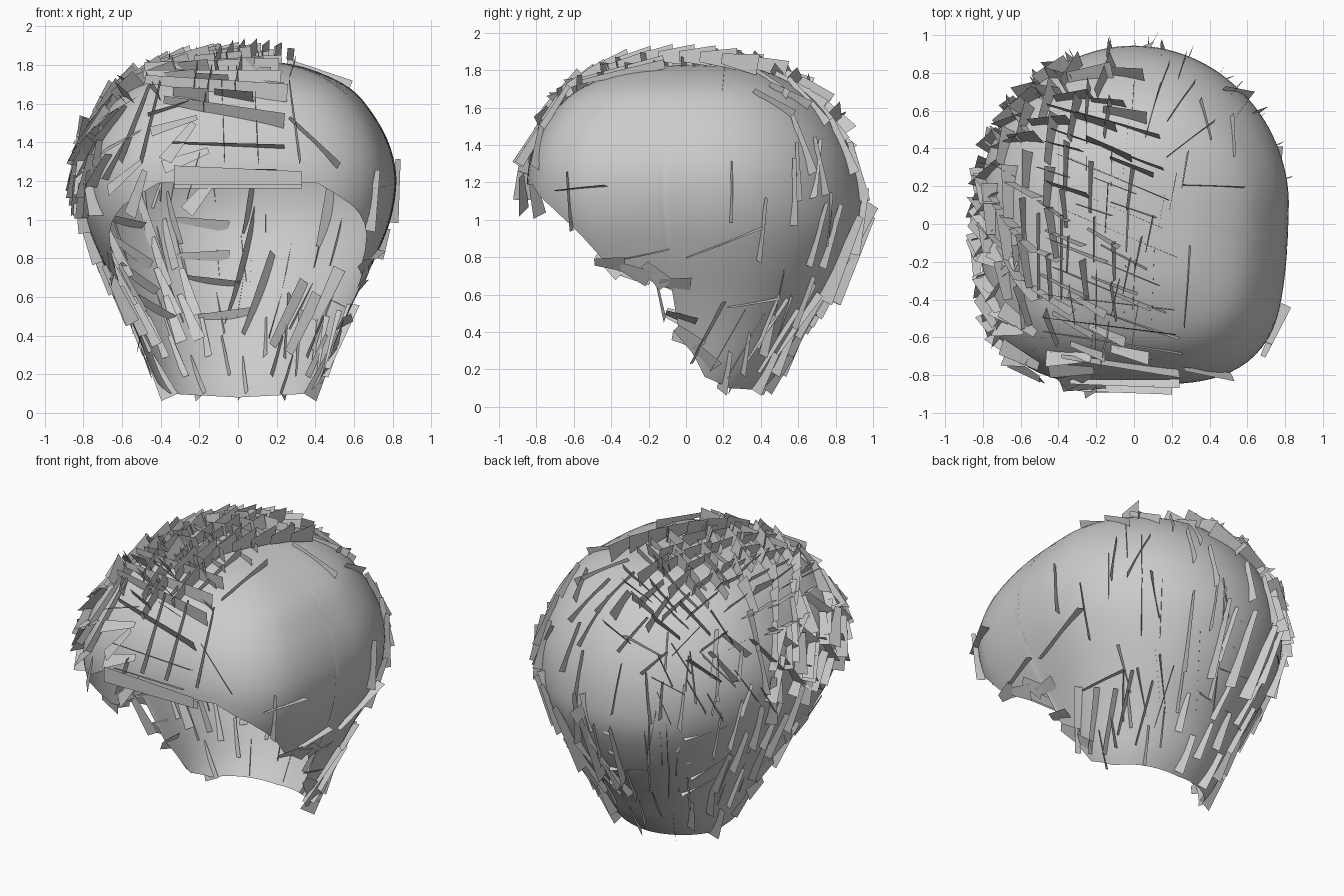
import bpy, bmesh, math, random
from mathutils import Vector, Matrix

random.seed(4)
cube = bpy.data.objects.get("Cube")
if cube:
    bpy.data.objects.remove(cube)

mat = bpy.data.materials.new("hair_grey")
mat.use_nodes = True
GREY = (0.6, 0.6, 0.6, 1)
mat.diffuse_color = GREY
mat.node_tree.nodes["Principled BSDF"].inputs["Base Color"].default_value = GREY

YC = 0.1
# Head sections: height, half width, front depth, back depth
ROWS = [(1.83, .01, .01, .01), (1.82, .17, .25, .2), (1.78, .37, .48, .36),
        (1.68, .58, .7, .55), (1.53, .71, .84, .69), (1.37, .79, .92, .78),
        (1.2, .82, .95, .83), (1, .79, .93, .84), (.8, .71, .84, .77),
        (.6, .61, .7, .66), (.4, .52, .5, .52), (.2, .44, .4, .4), (.08, .37, .3, .3)]
# Hairline: azimuth (front is -90, side 0, back 90), height
HEM = [(-90, 1.19), (-66, 1.19), (-53, 1.06), (-46, .95), (-38, .73), (-16, .68),
       (-15, .4), (0, .16), (20, .1), (90, .08)]
LAST = len(ROWS) - 1


def section(u):
    """Smooth interpolation of the head sections."""
    i = min(int(u), LAST - 1)
    t = u - i
    p = [ROWS[max(0, min(LAST, i + k))] for k in (-1, 0, 1, 2)]
    return [b + .5 * t * (c - a + t * (2*a - 5*b + 4*c - d + t * (3*(b - c) + d - a)))
            for a, b, c, d in zip(*p)]


def surf(a, u):
    """Point on the head: rounded back, squarer front."""
    z, w, front, back = section(u)
    c, s = math.cos(math.radians(a)), math.sin(math.radians(a))
    n = 2 + 1.3 * min(1, max(0, -s * 1.5))
    d = front if s < 0 else back
    r = ((abs(c) / w) ** n + (abs(s) / d) ** n) ** (-1 / n)
    return Vector((r * c, YC + r * s, z))


def solve(test, hi):
    lo = 0
    for _ in range(30):
        mid = (lo + hi) / 2
        lo, hi = (mid, hi) if test(mid) else (lo, mid)
    return lo


def u_at(z):
    return solve(lambda u: section(u)[0] > z, LAST)


def hem(a):
    for (a0, z0), (a1, z1) in zip(HEM, HEM[1:]):
        if a <= a1:
            return z0 + (z1 - z0) * (a - a0) / (a1 - a0)


def finish(bm, name):
    mesh = bpy.data.meshes.new(name)
    bm.to_mesh(mesh)
    bm.free()
    mesh.materials.append(mat)
    obj = bpy.data.objects.new(name, mesh)
    bpy.context.collection.objects.link(obj)


# Smooth open shell
half = sorted(set(range(-90, 91, 3)) | {-16})
columns = [(a, a) for a in half] + [(180 - a, a) for a in half[-2:0:-1]]
STEPS = 36
bm = bmesh.new()
grid = []
for a, folded in columns:
    end = u_at(hem(folded))
    grid.append([bm.verts.new(surf(a, end * k / STEPS)) for k in range(STEPS + 1)])
for c0, c1 in zip(grid, grid[1:] + grid[:1]):
    for k in range(STEPS):
        bm.faces.new((c0[k], c0[k + 1], c1[k + 1], c1[k]))
bm.faces.new([c[0] for c in grid])
bmesh.ops.recalc_face_normals(bm, faces=bm.faces)
for f in bm.faces:
    f.smooth = True
finish(bm, "hair_shell")


def card(bm, a, u, way, length, width, tilt=80, lift=.01):
    """Tapered flat lock lying along a direction; tilt 90 stands on edge."""
    u = max(.1, min(LAST - .1, u))
    p = surf(a, u)
    n = (surf(a + 1, u) - surf(a - 1, u)).cross(surf(a, u - .05) - surf(a, u + .05)).normalized()
    way = Vector(way)
    way = (way - n * way.dot(n)).normalized()
    side = Matrix.Rotation(math.radians(tilt), 3, way) @ n.cross(way)
    p = p + n * lift
    e = way * length / 2
    corners = [p - e - side * width * .25, p - e + side * width * .25,
               p + e + side * width * .55, p + e - side * width * .5]
    bm.faces.new([bm.verts.new(v) for v in corners])


def plan_card(bm, x, y, *rest):
    """Lock seated on the upper head at a plan position."""
    a = math.degrees(math.atan2(y - YC, x))
    r = math.hypot(x, y - YC)
    u = solve(lambda t: (surf(a, t).xy - Vector((0, YC))).length < r, 6)
    card(bm, a, u, *rest)


def j(v):
    return random.uniform(-v, v)


# Dense crossed locks over the crown and one side
bm = bmesh.new()
for i in range(8):
    for k in range(13):
        x, y = -.76 + i * .105 + j(.03), -.66 + k * .12 + j(.03)
        if (x / .79) ** 2 + ((y - YC) / .85) ** 2 < 1:
            way = (1, -.45 + j(.15), 0) if (i + k) % 2 else (j(.15), 1, 0)
            plan_card(bm, x, y, way, .24 + j(.05), .12, 88 + j(14), .02)
# Lower rows of the same side, wrapping toward the back
for i in range(9):
    for k in range(4):
        way = (-.3, .6, -1) if (i + k) % 2 else (-.1, -.6, -1)
        card(bm, 118 + i * 13 + j(4), u_at(1.14 + k * .11 + j(.04)), way,
             .24 + j(.05), .09, 85 + j(18), .015)
finish(bm, "crown_locks")

# Long thin partings and top ridge
bm = bmesh.new()
for k in range(8):
    plan_card(bm, -.1 + j(.1), .55 - k * .15, (1, -.42, 0), .65, .05, 89, -.005)
for x in (-.6, -.5, -.38, -.2, -.05, .1, .28):
    plan_card(bm, x, -.35 + j(.2), (.03, 1, 0), .45, .05, 89, .01)
for k in range(7):
    plan_card(bm, -.1 + .06 * k, -.38 + .11 * k, (.2, 1, 0), .2, .11, 84, .05)
for x, y in ((.1, .6), (.25, .65), (.3, .45), (.42, .2), (.15, .75), (.55, .7)):
    plan_card(bm, x, y, (x, y - .2, 0), .35, .05, 87, 0)
finish(bm, "parting_locks")

# Front sweep with a straight fringe
bm = bmesh.new()
for a, z, slope, length, width, tilt in (
        (-93, 1.25, 0, .5, .06, 75), (-93, 1.38, 0, .58, .05, 85), (-95, 1.55, -.2, .64, .09, 65),
        (-99, 1.67, -.15, .75, .09, 60), (-102, 1.72, -.05, .72, .08, 60), (-105, 1.77, 0, .7, .08, 75)):
    card(bm, a, u_at(z), (1, -.12, slope), length, width, tilt, .025)
for x in (-.62, -.5, -.08, .1, .31):
    a = math.degrees(math.atan2(-.9, x))
    card(bm, a, u_at(1.5), (.03, 0, -1), .5, .05, 87, .015)
for y, low, high in ((-.93, 1.18, 1.28), (-.89, 1.16, 1.24)):
    pts = ((-.33, low), (.33, low), (.33, high - .03), (-.33, high))
    bm.faces.new([bm.verts.new((x, y, z)) for x, z in pts])
for k in range(22):
    a, z = -100 - k * 3.4 + j(4), 1.14 + .085 * (k % 6)
    card(bm, a, u_at(z), (-.3, .4, -.8 + j(.6)), .25, .09, 55 + j(35), .025)
finish(bm, "front_locks")

# Hanging locks at the back and the far side
bm = bmesh.new()
for k in range(14):
    a = 38 + k * 10.5 + j(3)
    for z, length in ((1.3, .32), (.92, .36), (.55, .32)):
        if (k + int(z * 10)) % 3:
            card(bm, a, u_at(z + j(.1)), (j(.1), j(.1), -1), length, .055, 87 + j(14), .01)
for a in (70, 85, 98, 112):
    card(bm, a, u_at(.8), (0, 0, -1), .5, .08, 85, .025)
for k in range(9):
    card(bm, 150 + k * 6.5, u_at(.62 + .16 * (k % 4)), (0, j(.15), -1), .34, .07, 65 + j(25), .01)
# Locks around the nape
for k in range(13):
    a = 15 + k * 12
    card(bm, a, u_at(.19 + (k % 3) * .1), (j(.1), j(.1), -1), .24, .09, 70 + j(25), .005)
for a, z in ((2, .4), (14, .36), (26, .33), (38, .42), (50, .36), (62, .45)):
    card(bm, a, u_at(z), (0, .45, 1), .4, .07, 70 + j(15), .01)
finish(bm, "back_locks")

# Few loose locks on the plainer side, and temple ends
bm = bmesh.new()
for a, z, way, length in ((-42, 1.17, (0, 1, .1), .3), (8, .88, (0, 1, .42), .44),
                          (-24, .82, (0, 1, .3), .26), (-66, 1.4, (.5, .5, -.9), .36),
                          (10, 1.15, (0, 0, -1), .33), (-46, 1.1, (0, 0, -1), .32),
                          (23, .95, (0, 0, -1), .36), (35, 1.15, (0, 0, -1), .36),
                          (42, 1.4, (0, .1, -1), .34), (26, .56, (0, 1, 0), .3),
                          (35, 1.62, (0, 1, -.5), .25), (50, 1.66, (-.3, 1, -.6), .25)):
    card(bm, a, u_at(z), way, length, .055, 78, .01)
for side in (0, 1):
    for a, z in ((-38, .77), (-30, .72), (-22, .71), (-14, .66), (-13, .48), (-10, .37), (0, .27)):
        card(bm, 180 - a if side else a, u_at(z), (0, .5, -.4 + j(.5)), .17, .1, 20 + j(20), .008)
finish(bm, "temple_locks")

# Locks on the inside of the back wall
bm = bmesh.new()
for k in range(22):
    card(bm, 100 + (k % 6) * 13 + j(5), u_at(.5 + .16 * (k // 6) + j(.05)),
         (.1 + j(.15), 0, -1) if k % 3 else (1, .1, j(.2)), .28, .06, 50 + j(30), -.02)
for a, z, length in ((88, .75, .75), (80, .6, .5), (62, .5, .4), (50, .45, .35),
                     (40, .6, .3), (55, 1, .3), (86, 1.05, .25)):
    card(bm, a, u_at(z), (.2, 0, 1), length, .09, 65, -.02)
finish(bm, "inner_locks")
